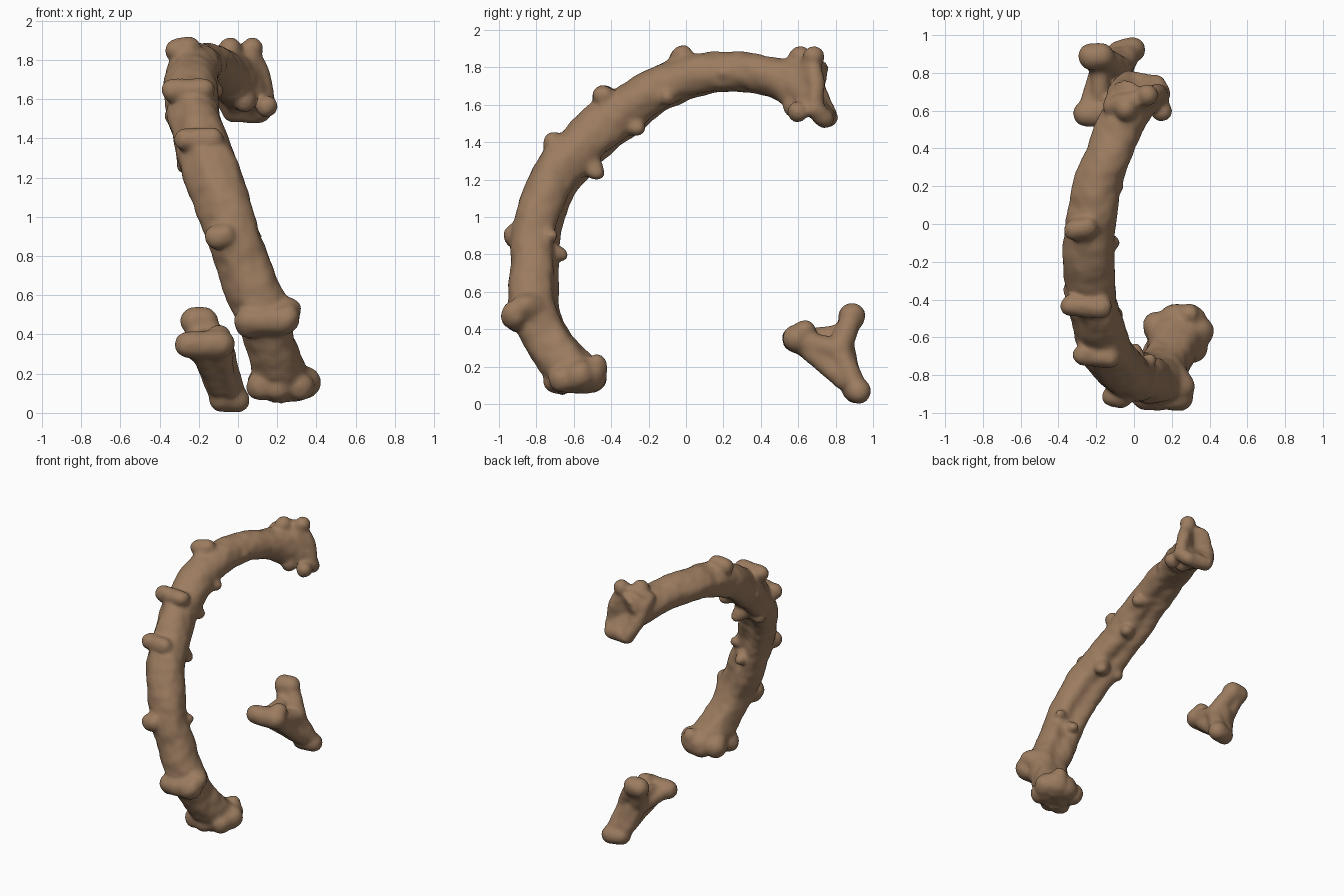
import bpy, bmesh, math
from mathutils import Vector as V, Matrix, noise

brown = bpy.data.materials.new("weathered brown")
brown.diffuse_color = (0.33, 0.2, 0.115, 1)


def catmull(pts, steps):
    # smooth interpolation through control rows of any width
    out = []
    n = len(pts)
    for i in range(n - 1):
        p = [pts[max(i - 1, 0)], pts[i], pts[i + 1], pts[min(i + 2, n - 1)]]
        for s in range(steps):
            t = s / steps
            out.append([0.5 * (2 * b + (c - a) * t + (2 * a - 5 * b + 4 * c - d) * t * t
                               + (3 * b - a - 3 * c + d) * t ** 3) for a, b, c, d in zip(*p)])
    out.append(list(pts[-1]))
    return out


def ball(bm, c, r):
    bmesh.ops.create_icosphere(bm, subdivisions=3, radius=r, matrix=Matrix.Translation(c))


def rod(bm, a, b, ra, rb=None):
    # tapered rounded rod made of overlapping balls
    a, b = V(a), V(b)
    rb = ra if rb is None else rb
    n = max(2, int((b - a).length / (0.25 * min(ra, rb))))
    for i in range(n + 1):
        t = i / n
        ball(bm, a.lerp(b, t), ra + (rb - ra) * t)


def hump(angle, centre, width):
    d = (angle - centre + 180) % 360 - 180
    return math.exp(-(d / width) ** 2)


def tube(bm, rows, sides=40):
    # swept shaft; the lower half has a groove between two ridges on its inside
    path = catmull(rows, 8)
    rings = []
    for i, (x, y, z, wide, thick) in enumerate(path):
        p = V((x, y, z))
        t = (V(path[min(i + 1, len(path) - 1)][:3]) - V(path[max(i - 1, 0)][:3])).normalized()
        out = p - V((x, 0.05, 0.9))
        out = (out - t * out.dot(t)).normalized()
        side = t.cross(out)
        amount = math.sin(math.pi * min(1, i / (len(path) * 0.85))) ** 0.7
        ring = []
        for k in range(sides):
            deg = 360 * k / sides
            a = math.radians(deg)
            f = 1 + amount * (0.2 * hump(deg, 235, 22) + 0.04 * hump(deg, 310, 18)
                              - 0.16 * hump(deg, 278, 18) + 0.05 * hump(deg, 45, 25)
                              - 0.11 * hump(deg, 138, 28))
            ring.append(bm.verts.new(p + (side * math.cos(a) * wide + out * math.sin(a) * thick) * f))
        rings.append(ring)
    for r0, r1 in zip(rings, rings[1:]):
        for k in range(sides):
            j = (k + 1) % sides
            bm.faces.new((r0[k], r0[j], r1[j], r1[k]))
    bm.faces.new(rings[0][::-1])
    bm.faces.new(rings[-1])
    bmesh.ops.recalc_face_normals(bm, faces=bm.faces)


def finish(name, bm, rough):
    # fuse everything into one skin, then add gnarled unevenness
    me = bpy.data.meshes.new(name)
    bm.to_mesh(me)
    bm.free()
    tmp = bpy.data.objects.new(name + "_raw", me)
    bpy.context.collection.objects.link(tmp)
    rm = tmp.modifiers.new("fuse", 'REMESH')
    rm.mode = 'VOXEL'
    rm.voxel_size = 0.012
    sm = tmp.modifiers.new("soften", 'SMOOTH')
    sm.factor = 0.5
    sm.iterations = 16
    dg = bpy.context.evaluated_depsgraph_get()
    skin = bpy.data.meshes.new_from_object(tmp.evaluated_get(dg))
    bpy.data.objects.remove(tmp)
    normals = [v.normal.copy() for v in skin.vertices]
    for v, nrm in zip(skin.vertices, normals):
        d = noise.noise(v.co * 6) + 0.4 * noise.noise(v.co * 16)
        v.co += nrm * (d * rough + 0.003)
        v.co.z = max(v.co.z, 0)
    skin.materials.clear()
    skin.materials.append(brown)
    for f in skin.polygons:
        f.use_smooth = True
        f.material_index = 0
    ob = bpy.data.objects.new(name, skin)
    bpy.context.collection.objects.link(ob)


# curved shaft: x, y, z, half width, half thickness
rows = [(0.23, -0.57, 0.14, 0.14, 0.13), (0.21, -0.65, 0.22, 0.135, 0.125),
        (0.17, -0.74, 0.34, 0.125, 0.12), (0.13, -0.81, 0.5, 0.14, 0.13),
        (0.045, -0.815, 0.7, 0.135, 0.122), (-0.045, -0.8, 0.95, 0.135, 0.122),
        (-0.13, -0.705, 1.2, 0.14, 0.128), (-0.195, -0.535, 1.4, 0.135, 0.128),
        (-0.24, -0.295, 1.59, 0.132, 0.125), (-0.235, -0.02, 1.74, 0.132, 0.113),
        (-0.18, 0.25, 1.775, 0.125, 0.103), (-0.1, 0.46, 1.745, 0.12, 0.105),
        (-0.03, 0.6, 1.71, 0.12, 0.135), (0.01, 0.69, 1.68, 0.11, 0.16)]
bm = bmesh.new()
tube(bm, rows)

# collars along the outside of the arc
for a, b, r in [((-0.27, -0.69, 1.39), (-0.13, -0.71, 1.40), 0.058),
                ((-0.33, -0.43, 1.645), (-0.17, -0.44, 1.65), 0.058),
                ((-0.31, -0.03, 1.85), (-0.25, -0.02, 1.865), 0.06),
                ((-0.11, -0.91, 0.90), (-0.07, -0.92, 0.91), 0.055),
                ((0.06, -0.90, 0.46), (0.24, -0.91, 0.48), 0.078),
                ((-0.27, -0.02, 1.83), (-0.24, -0.14, 1.74), 0.06),
                ((-0.25, -0.41, 1.62), (-0.21, -0.52, 1.5), 0.065),
                ((-0.2, -0.68, 1.37), (-0.14, -0.75, 1.23), 0.065)]:
    rod(bm, a, b, r)

# small knots on the sides and the inside, broad at their base
for x, y, z, r in [(0.26, -0.86, 0.52, 0.06), (0.085, -0.72, 0.9, 0.035), (0.01, -0.66, 0.8, 0.035),
                   (-0.1, -0.48, 1.24, 0.04), (-0.27, -0.51, 1.26, 0.04),
                   (-0.34, -0.35, 1.52, 0.04), (-0.15, -0.26, 1.48, 0.04),
                   (-0.12, -0.1, 1.64, 0.04), (-0.09, 0.2, 1.77, 0.035)]:
    k = V((x, y, z))
    core = min((V(q[:3]) for q in catmull(rows, 4)), key=lambda c: (c - k).length)
    rod(bm, k, k.lerp(core, 0.6), r, r * 1.8)

# lumpy club at the lower end
for x, y, z, r in [(0.12, -0.68, 0.135, 0.075), (0.2, -0.68, 0.135, 0.08), (0.31, -0.66, 0.14, 0.075),
                   (0.34, -0.57, 0.155, 0.08), (0.3, -0.51, 0.16, 0.085), (0.22, -0.51, 0.15, 0.085),
                   (0.13, -0.55, 0.15, 0.08), (0.23, -0.59, 0.16, 0.105), (0.29, -0.48, 0.21, 0.055),
                   (0.28, -0.61, 0.16, 0.1), (0.18, -0.6, 0.15, 0.09), (0.27, -0.54, 0.15, 0.09)]:
    ball(bm, (x, y, z), r)

# flared rim with a shallow cup at the upper end
rim = [(-0.12, 0.62, 1.80), (-0.04, 0.65, 1.845), (0.07, 0.67, 1.83), (0.115, 0.70, 1.72),
       (0.15, 0.69, 1.58), (0.11, 0.74, 1.53), (-0.03, 0.76, 1.53), (-0.085, 0.72, 1.64)]
for i, p in enumerate(rim):
    q = V(rim[(i + 1) % len(rim)])
    rod(bm, p, q, 0.046)
    for s in (0, 0.5):
        rod(bm, V(p).lerp(q, s), (0.0, 0.6, 1.69), 0.043, 0.08)
for x, y, z, r in [(-0.04, 0.61, 1.855, 0.06), (0.07, 0.68, 1.855, 0.06), (0.15, 0.6, 1.56, 0.055),
                   (0.03, 0.58, 1.59, 0.055)]:
    ball(bm, (x, y, z), r)
finish("curved_shaft", bm, 0.013)

# separate three-armed piece
bm = bmesh.new()
A, B = (-0.255, 0.585, 0.345), (-0.09, 0.59, 0.35)
T0, T1 = (-0.225, 0.885, 0.465), (-0.17, 0.89, 0.47)
F0, F1 = (-0.085, 0.9, 0.07), (-0.005, 0.925, 0.07)
rod(bm, A, B, 0.07)
ball(bm, (-0.1, 0.635, 0.39), 0.06)
rod(bm, T0, T1, 0.068)
rod(bm, F0, F1, 0.064)
# broad webbed body fanning from the foot to both arms
for k, top, arm, foot in [((-0.17, 0.82, 0.29), T0, A, F0), ((-0.07, 0.82, 0.28), T1, B, F1)]:
    rod(bm, arm, k, 0.05, 0.062)
    rod(bm, top, k, 0.055, 0.065)
    rod(bm, k, foot, 0.065, 0.05)
rod(bm, (-0.2, 0.61, 0.33), (-0.1, 0.84, 0.13), 0.055, 0.05)
rod(bm, (-0.1, 0.62, 0.33), (-0.05, 0.84, 0.13), 0.055, 0.05)
rod(bm, (-0.12, 0.83, 0.28), (-0.06, 0.89, 0.1), 0.08, 0.05)
rod(bm, (-0.18, 0.68, 0.36), (-0.18, 0.85, 0.38), 0.048)
finish("three_armed_piece", bm, 0.008)
